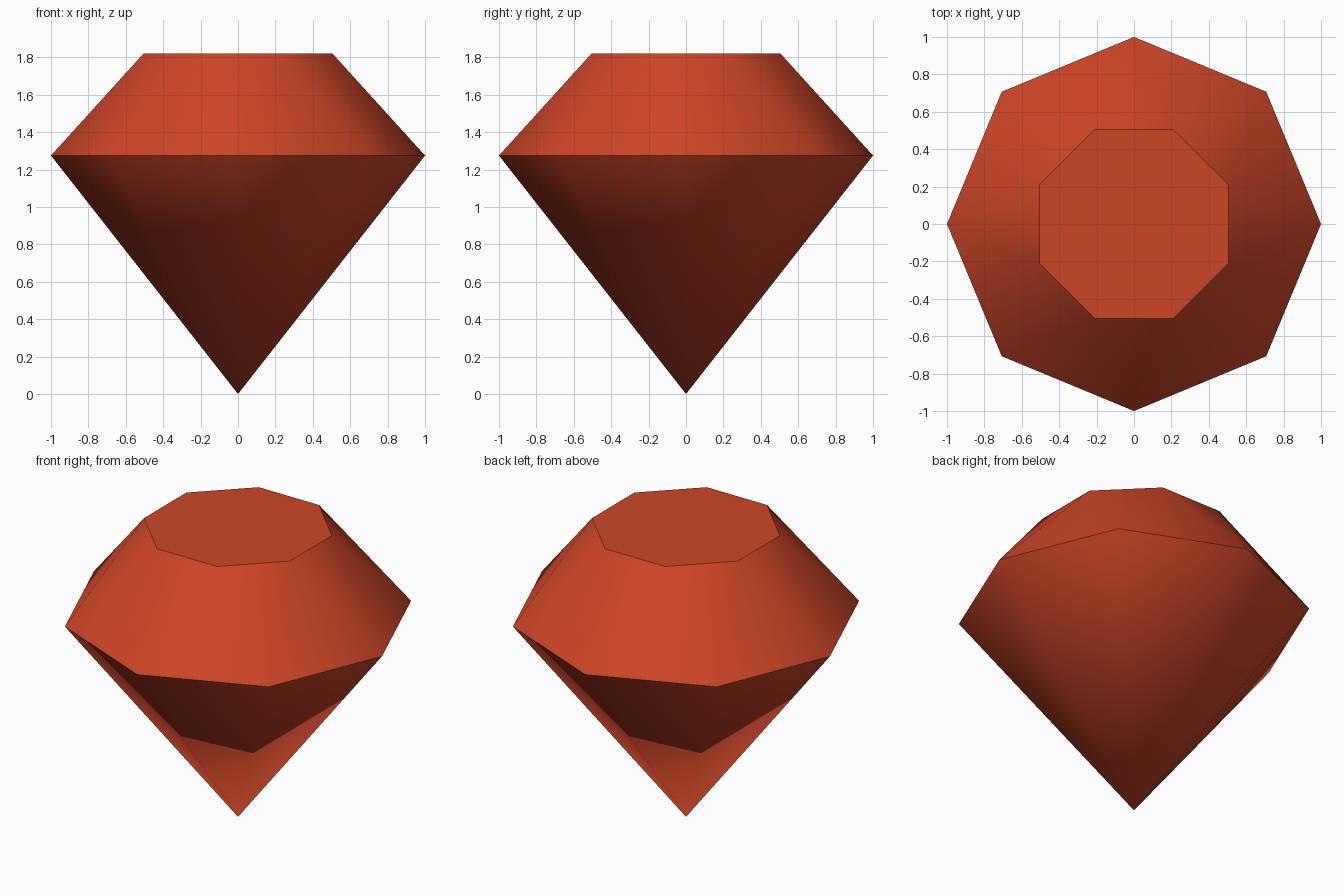
import bpy, bmesh, math

if "Cube" in bpy.data.objects:
    bpy.data.objects.remove(bpy.data.objects["Cube"])

SIDES = 8
GIRDLE_R, GIRDLE_Z = 1.0, 1.275
TABLE_R, TABLE_Z = 0.547, 1.82

red = bpy.data.materials.new("orange red")
red.diffuse_color = (0.61, 0.06, 0.02, 1)
red.use_nodes = True
red.node_tree.nodes["Principled BSDF"].inputs["Base Color"].default_value = red.diffuse_color

bm = bmesh.new()


def ring(radius, z, offset):
    step = math.tau / SIDES
    return [bm.verts.new((radius * math.cos((i + offset) * step),
                          radius * math.sin((i + offset) * step), z))
            for i in range(SIDES)]


tip = bm.verts.new((0, 0, 0))
girdle = ring(GIRDLE_R, GIRDLE_Z, 0)
table = ring(TABLE_R, TABLE_Z, 0.5)

for i in range(SIDES):
    j = (i + 1) % SIDES
    bm.faces.new((tip, girdle[j], girdle[i]))         # lower cone facet
    bm.faces.new((girdle[i], girdle[j], table[i]))    # crown, point up
    bm.faces.new((girdle[j], table[j], table[i]))     # crown, point down
bm.faces.new(table)                                   # flat top
bmesh.ops.recalc_face_normals(bm, faces=bm.faces)

mesh = bpy.data.meshes.new("gemstone")
bm.to_mesh(mesh)
bm.free()
mesh.materials.append(red)
gem = bpy.data.objects.new("gemstone", mesh)
bpy.context.collection.objects.link(gem)

# Soft facets, with crisp edges around the girdle and the flat top
bpy.context.view_layer.objects.active = gem
gem.select_set(True)
bpy.ops.object.shade_smooth_by_angle(angle=math.radians(42))
